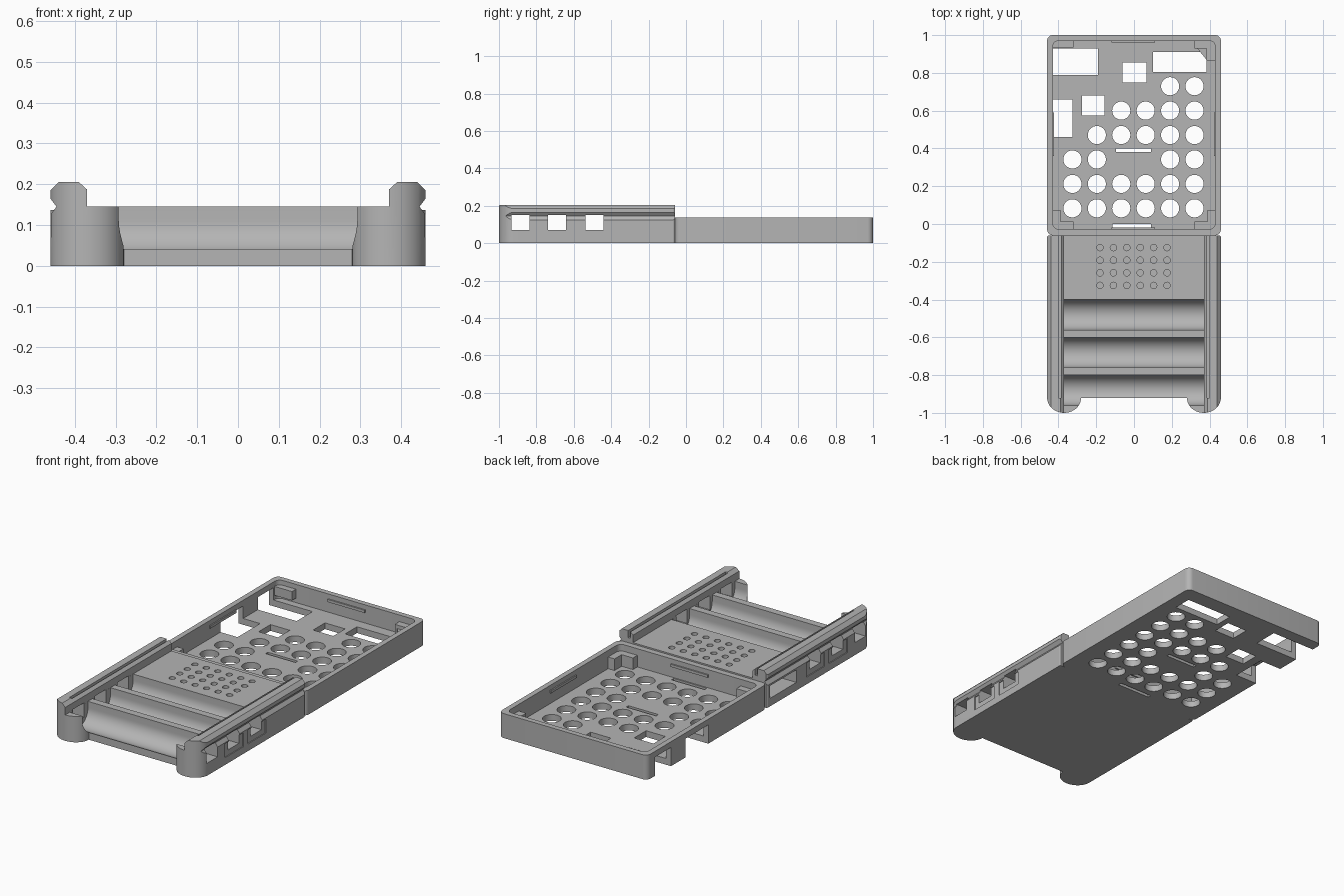
import bpy, bmesh, math

cube = bpy.data.objects.get("Cube")
if cube:
    bpy.data.objects.remove(cube, do_unlink=True)

grey = bpy.data.materials.new("plain_grey")
grey.use_nodes = True
GREY = (0.46, 0.46, 0.46, 1)
grey.diffuse_color = GREY
grey.node_tree.nodes["Principled BSDF"].inputs["Base Color"].default_value = GREY


# Each solid is (axis, outline, start, end): an outline extruded along an axis
def place(axis, a, b, t):
    return {"x": (t, a, b), "y": (a, t, b), "z": (a, b, t)}[axis]


def build(name, solids):
    bm = bmesh.new()
    for axis, pts, lo, hi in solids:
        low = [bm.verts.new(place(axis, a, b, lo)) for a, b in pts]
        high = [bm.verts.new(place(axis, a, b, hi)) for a, b in pts]
        bm.faces.new(low)
        bm.faces.new(high)
        for i in range(len(pts)):
            j = (i + 1) % len(pts)
            bm.faces.new((low[i], low[j], high[j], high[i]))
    bmesh.ops.recalc_face_normals(bm, faces=bm.faces)
    mesh = bpy.data.meshes.new(name)
    bm.to_mesh(mesh)
    bm.free()
    mesh.materials.append(grey)
    obj = bpy.data.objects.new(name, mesh)
    bpy.context.scene.collection.objects.link(obj)
    return obj


def rect(a0, a1, b0, b1):
    return [(a0, b0), (a1, b0), (a1, b1), (a0, b1)]


def box(x0, x1, y0, y1, z0, z1):
    return ("z", rect(x0, x1, y0, y1), z0, z1)


def arc(cx, cy, rx, ry, start, end, n):
    angles = [math.radians(start + (end - start) * i / n) for i in range(n + 1)]
    return [(cx + rx * math.cos(t), cy + ry * math.sin(t)) for t in angles]


def disc(x, y, r, n):
    return arc(x, y, r, r, 0, 360 - 360 / n, n - 1)


def rounded(x0, x1, y0, y1, r):
    return (arc(x1 - r, y1 - r, r, r, 0, 90, 6) + arc(x0 + r, y1 - r, r, r, 90, 180, 6)
            + arc(x0 + r, y0 + r, r, r, 180, 270, 6) + arc(x1 - r, y0 + r, r, r, 270, 360, 6))


def boolean(obj, solids, operation="DIFFERENCE"):
    cutter = build("cutter", solids)
    cutter.hide_render = True
    mod = obj.modifiers.new("cut", "BOOLEAN")
    mod.operation, mod.solver, mod.object = operation, "EXACT", cutter
    bpy.context.view_layer.update()
    result = bpy.data.meshes.new_from_object(
        obj.evaluated_get(bpy.context.evaluated_depsgraph_get()))
    obj.modifiers.clear()
    obj.data = result
    bpy.data.objects.remove(cutter, do_unlink=True)


def smooth(obj):
    bpy.ops.object.select_all(action="DESELECT")
    obj.select_set(True)
    bpy.context.view_layer.objects.active = obj
    bpy.ops.object.shade_smooth_by_angle(angle=math.radians(30))


# Rear tray: rounded shell with a thin floor
tray = build("tray", [("z", rounded(-0.46, 0.46, -0.06, 1.0, 0.03), 0, 0.137)])
boolean(tray, [("z", rounded(-0.43, 0.43, -0.027, 0.97, 0.03), 0.035, 0.3)])

# Round floor holes: which columns are open in each row
columns = {0: range(6), 1: range(6), 2: (0, 1, 4, 5), 3: range(1, 6), 4: range(2, 6), 5: (4, 5)}
holes = [("z", disc(-0.326 + 0.1293 * c, 0.083 + 0.1293 * row, 0.048, 32), -0.1, 0.1)
         for row, cols in columns.items() for c in cols]
# Rectangular openings and thin slots in the floor
for x0, x1, y0, y1 in ((-0.06, 0.065, 0.75, 0.855), (0.1, 0.385, 0.805, 0.91),
                       (-0.275, -0.155, 0.575, 0.68), (-0.095, 0.09, 0.38, 0.4),
                       (-0.115, 0.09, -0.02, 0.0)):
    holes.append(box(x0, x1, y0, y1, -0.1, 0.1))
# Side ports that cut both floor and wall, below the rim
holes.append(box(-0.6, -0.19, 0.79, 0.93, -0.1, 0.105))
holes.append(box(-0.6, -0.325, 0.46, 0.66, -0.1, 0.105))
boolean(tray, holes)
smooth(tray)

# Corner posts and snap ridges inside the tray
build("corner_posts", [
    box(-0.432, -0.32, 0.935, 0.972, 0.06, 0.11),
    box(0.32, 0.432, 0.93, 0.972, 0.03, 0.1),
    box(0.385, 0.432, 0.865, 0.93, 0.03, 0.1),
    ("z", [(0.335, 0.93), (0.385, 0.93), (0.385, 0.868)], 0.03, 0.08),
])
for side in (-1, 1):
    def span(a, b):
        return sorted((side * a, side * b))
    tag = "left" if side > 0 else "right"
    build(tag + "_front_posts", [
        box(*span(0.39, 0.432), -0.03, 0.075, 0.03, 0.1),
        box(*span(0.32, 0.39), -0.03, 0.012, 0.03, 0.1)])
    build(tag + "_snap_ridge", [box(*span(0.423, 0.432), 0.36, 0.59, 0.095, 0.11)])
build("back_snap_ridge", [box(-0.12, 0.11, 0.962, 0.972, 0.095, 0.11)])
build("front_snap_ridge", [box(-0.12, 0.11, -0.029, -0.019, 0.095, 0.11)])

# Front chassis: U-shaped section with grooved sides, trimmed to a plan with two feet
half = [(0.46, 0), (0.46, 0.125), (0.445, 0.145), (0.46, 0.165), (0.46, 0.185),
        (0.44, 0.205), (0.39, 0.205), (0.37, 0.187), (0.37, 0.145)]
section = half + [(-x, z) for x, z in reversed(half)]
chassis = build("chassis", [("y", section, -1.2, -0.06)])
foot = arc(0.37, -0.92, 0.09, 0.08, 0, -180, 20)
plan = [(0.455, -0.06), (0.46, -0.068)] + foot
plan += [(-x, y) for x, y in reversed(plan)]
boolean(chassis, [("z", plan, -0.1, 0.4)], "INTERSECT")

# Three round-bottomed cell troughs
troughs = []
for cy in (-0.48, -0.68, -0.88):
    bowl = arc(cy, 0.11, 0.08, 0.08, 180, 360, 24)
    troughs.append(("x", bowl + [(cy + 0.08, 0.3), (cy - 0.08, 0.3)], -0.3695, 0.3695))
boolean(chassis, troughs)

# Shallow window frames, rail slots and the small blind holes of the deck
details = []
for side in (-1, 1):
    for cy in (-0.69, -0.49):
        x0, x1 = sorted((side * 0.455, side * 0.6))
        details.append(box(x0, x1, cy - 0.08, cy + 0.08, 0.04, 0.118))
    x0, x1 = sorted((side * 0.386, side * 0.4))
    details.append(box(x0, x1, -0.92, 0.0, 0.165, 0.3))
for i in range(6):
    for j in range(4):
        details.append(("z", disc(-0.18 + 0.071 * i, -0.125 - 0.0667 * j, 0.017, 16), 0.125, 0.3))
boolean(chassis, details)

# Side windows at the trough ends, and the long pocket in the right wall
windows = [box(-0.6, -0.36, cy - 0.048, cy + 0.048, 0.07, 0.15) for cy in (-0.885, -0.69, -0.49)]
windows += [("z", [(-x, y) for x, y in pts], lo, hi) for _, pts, lo, hi in windows]
windows.append(box(-0.6, -0.3, -0.32, -0.085, 0.045, 0.115))
boolean(chassis, windows)
smooth(chassis)
